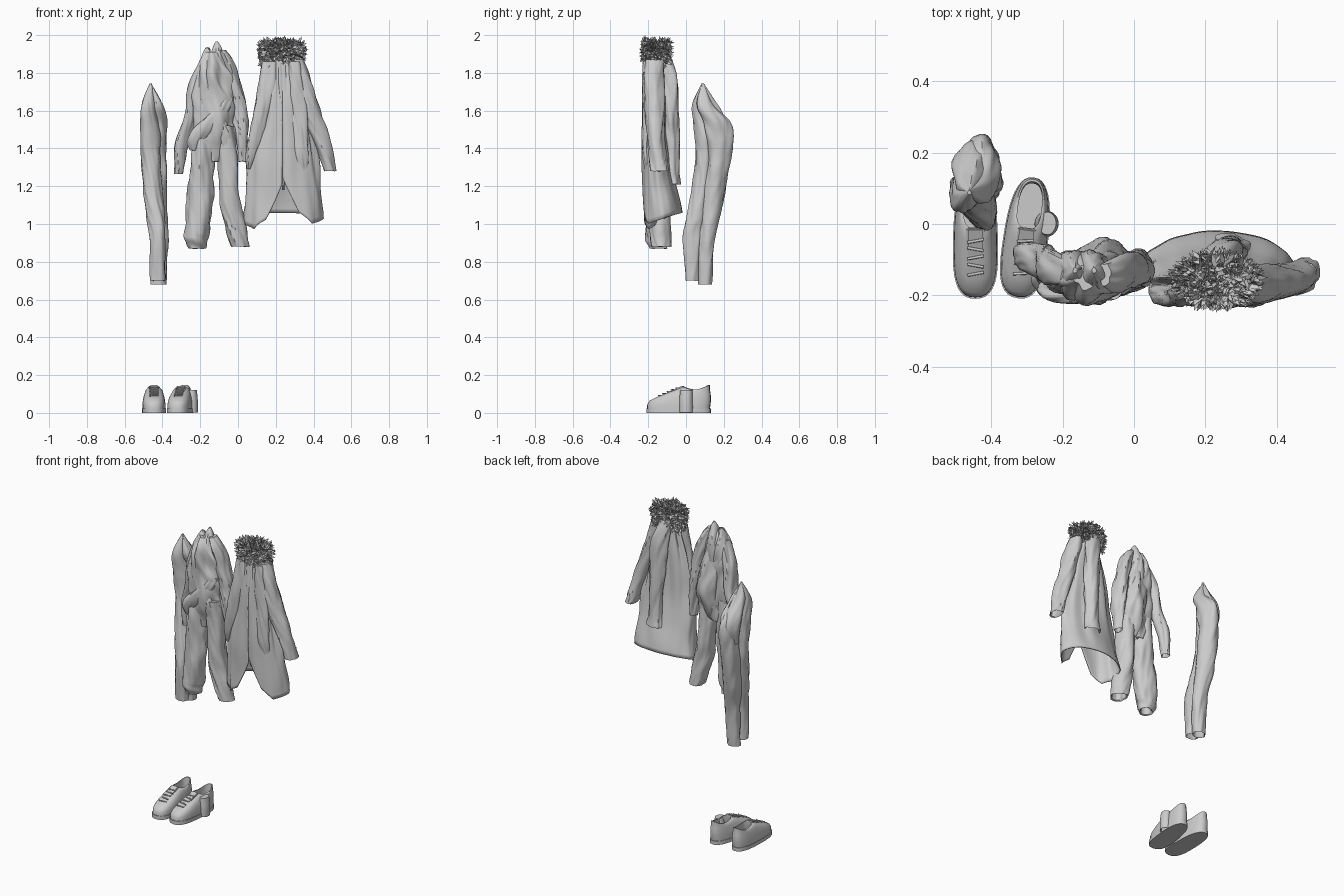
import bpy, bmesh, math, random
from mathutils import Vector, Matrix, noise

random.seed(4)
TAU = math.tau


def finish(name, bm):
    bmesh.ops.recalc_face_normals(bm, faces=bm.faces)
    me = bpy.data.meshes.new(name)
    bm.to_mesh(me)
    bm.free()
    ob = bpy.data.objects.new(name, me)
    bpy.context.collection.objects.link(ob)
    return ob


def bridge(bm, rings, closed=True):
    for a, b in zip(rings, rings[1:]):
        n = len(a)
        for i in range(n if closed else n - 1):
            j = (i + 1) % n
            bm.faces.new((a[i], a[j], b[j], b[i]))


def spline(pts, sub):
    """Smooth interpolation through stations of any dimension."""
    out = []
    for i in range(len(pts) - 1):
        p = [pts[max(0, min(len(pts) - 1, i + k))] for k in (-1, 0, 1, 2)]
        for s in range(sub):
            t = s / sub
            out.append([0.5 * (2 * b + (c - a) * t + (2 * a - 5 * b + 4 * c - d) * t * t
                               + (3 * b - a - 3 * c + d) * t ** 3) for a, b, c, d in zip(*p)])
    return out + [list(pts[-1])]


def cloth(name, stations, amp=0.12, folds=3, phase=0.0, n=36, sub=9, ruffle=0.0):
    """Hanging cloth tube; stations are (x, y, z, rx, ry) from top to open hem."""
    bm = bmesh.new()
    rows = spline(stations, sub)
    x, y, z, rx, ry = rows[-1]
    rows += [[x, y, z + 0.004, rx * .85, ry * .85], [x, y, z + 0.06, rx * .7, ry * .7]]
    rings = []
    for k, (x, y, z, rx, ry) in enumerate(rows):
        t = k / len(rows)
        ring = []
        for i in range(n):
            a = TAU * i / n
            ca, sa = math.cos(a), math.sin(a)
            w = 1 + amp * (0.6 * math.sin(folds * a + 5 * z + phase)
                           + 0.4 * math.sin((folds - 1) * a - 17 * z + 2 * phase))
            w += 1.6 * amp * noise.noise((1.7 * ca + phase * 5, 1.7 * sa, 13 * z + 2.5 * ca))
            w += ruffle * math.sin(100 * z + 2 * a + phase) * max(0, t - 0.65) * 2
            ring.append(bm.verts.new((x + rx * w * ca, y + ry * w * sa, z + .25 * rx * (w - 1))))
        rings.append(ring)
    bridge(bm, rings)
    bm.faces.new(rings[0])
    bm.faces.new(rings[-1])
    return finish(name, bm)


# Slim trousers, hung from one point
cloth("trouser_leg_front", [(-.462, .088, 1.745, .005, .006), (-.477, .075, 1.63, .036, .04),
      (-.468, .095, 1.5, .05, .052), (-.462, .095, 1.3, .052, .045), (-.437, .055, 1.05, .048, .05),
      (-.425, .032, .92, .043, .046), (-.425, .034, .70, .04, .037)], .09, 3, .5)
cloth("trouser_leg_back", [(-.462, .09, 1.74, .005, .006), (-.43, .1, 1.63, .035, .045),
      (-.428, .165, 1.52, .052, .072), (-.435, .172, 1.34, .055, .062), (-.43, .135, 1.1, .053, .058),
      (-.415, .11, .9, .043, .044), (-.42, .1, .68, .042, .036)], .09, 3, 2)
cloth("trouser_waist", [(-.462, .09, 1.742, .005, .006), (-.46, .105, 1.66, .035, .04),
      (-.455, .15, 1.56, .052, .06), (-.45, .175, 1.48, .055, .055),
      (-.45, .165, 1.38, .04, .04)], .1, 4, 1)

# Jumpsuit torso and legs
cloth("jumpsuit_torso", [(-.135, -.15, 1.91, .03, .03), (-.13, -.15, 1.84, .07, .06),
      (-.13, -.145, 1.7, .105, .07), (-.128, -.145, 1.5, .107, .07), (-.14, -.14, 1.4, .09, .055),
      (-.145, -.14, 1.33, .05, .04)], .15, 5, .7, 48)
for nm, x, z in (("left", -.165, 1.935), ("right", -.112, 1.965)):
    cloth("shoulder_peak_" + nm, [(x, -.13, z, .006, .008), (x, -.135, z - .04, .025, .03),
          (x - .003, -.14, z - .13, .05, .06), (x, -.14, z - .3, .06, .06)], .12, 3, x * 9)
cloth("jumpsuit_leg_left", [(-.18, -.15, 1.48, .06, .06), (-.193, -.15, 1.3, .063, .06),
      (-.205, -.15, 1.1, .068, .06), (-.215, -.15, .98, .07, .06), (-.222, -.15, .92, .063, .06),
      (-.215, -.145, .87, .043, .047)], .11, 3, 1.3, ruffle=.14)
cloth("jumpsuit_leg_right", [(-.06, -.15, 1.52, .045, .06), (-.055, -.145, 1.3, .052, .06),
      (-.042, -.14, 1.12, .055, .06), (-.01, -.135, .96, .055, .058),
      (.012, -.13, .88, .05, .052)], .1, 3, 3.2)

# Jumpsuit sleeves, tied band, back drape and hanging loop
cloth("jumpsuit_sleeve_left", [(-.18, -.14, 1.86, .025, .04), (-.226, -.125, 1.72, .042, .05),
      (-.25, -.105, 1.56, .038, .045), (-.3, -.09, 1.42, .036, .04),
      (-.315, -.085, 1.265, .024, .028)], .13, 3, .4)
cloth("jumpsuit_sleeve_right", [(-.085, -.14, 1.92, .02, .03), (-.055, -.14, 1.86, .035, .045),
      (-.022, -.13, 1.74, .042, .05), (.008, -.125, 1.58, .042, .05), (.02, -.125, 1.48, .035, .045),
      (.025, -.115, 1.33, .022, .03)], .13, 3, 2.1)
cloth("tied_band", [(-.06, -.175, 1.67, .03, .025), (-.1, -.188, 1.6, .05, .03),
      (-.17, -.192, 1.51, .06, .03), (-.225, -.185, 1.44, .045, .026),
      (-.235, -.175, 1.39, .02, .02)], .14, 3, 0)
cloth("tied_tail", [(-.12, -.185, 1.64, .02, .02), (-.105, -.192, 1.55, .035, .025),
      (-.07, -.185, 1.46, .035, .025), (-.06, -.17, 1.34, .012, .014)], .12, 3, 2)
cloth("back_drape", [(-.115, -.12, 1.84, .04, .025), (-.105, -.1, 1.68, .06, .04),
      (-.085, -.09, 1.53, .063, .05), (-.1, -.11, 1.4, .055, .035),
      (-.1, -.13, 1.33, .03, .02)], .15, 4, 1)
bpy.ops.mesh.primitive_torus_add(major_radius=.013, minor_radius=.003, major_segments=20,
                                 minor_segments=6, location=(-.16, -.13, 1.92),
                                 rotation=(math.pi / 2, 0, .5))
bpy.context.object.name = "hanging_loop"

# Coat body: flared shell, split at the lower front
bm = bmesh.new()
NU = 84
prof = spline([(.235, -.16, .075, .05), (.235, -.165, .125, .062), (.235, -.165, .165, .066),
               (.235, -.15, .195, .08), (.235, -.125, .215, .108)], 9)
rings = []
for k, (cx, cy, rx, ry) in enumerate(prof):
    v = k / (len(prof) - 1)
    gap = .006 + max(0, v - .78) * 1.9
    ring = []
    for i in range(NU + 1):
        u = i / NU
        a = -math.pi / 2 - gap - u * (TAU - 2 * gap)
        hem = 1.03 + .03 * math.sin(a) - .05 * max(0, 1 - 4 * u) - .01 * max(0, 4 * u - 3)
        hem += .07 * (max(0, 1 - 14 * u) + max(0, 14 * u - 13))
        w = 1 + .07 * math.sin(9 * a + 2 * v) + .03 * math.sin(14 * a - 5 * v)
        w = 1 + (w - 1) * (1 - .8 * v) + .1 * noise.noise((2 * math.cos(a), 2 * math.sin(a), 4 * v))
        ring.append(bm.verts.new((cx + rx * w * math.cos(a), cy + ry * w * math.sin(a),
                                  1.88 + (hem - 1.88) * v)))
    rings.append(ring)
bridge(bm, rings, False)
coat = finish("coat_body", bm)
coat.modifiers.new("thickness", 'SOLIDIFY').thickness = .006

# Coat sleeves and front falls
cloth("coat_sleeve_right", [(.31, -.165, 1.87, .04, .05), (.355, -.17, 1.7, .052, .052),
      (.4, -.165, 1.55, .05, .05), (.45, -.155, 1.41, .042, .045),
      (.487, -.14, 1.28, .034, .048)], .1, 3, 1)
cloth("coat_sleeve_back", [(.22, -.12, 1.9, .04, .035), (.25, -.085, 1.75, .055, .04),
      (.265, -.075, 1.5, .05, .036), (.27, -.07, 1.3, .042, .034),
      (.27, -.062, 1.21, .055, .036)], .12, 3, 2)
cloth("front_fall_left", [(.175, -.175, 1.86, .045, .045), (.15, -.195, 1.7, .05, .033),
      (.11, -.2, 1.52, .042, .03), (.07, -.195, 1.38, .03, .025), (.055, -.18, 1.29, .012, .015)],
      .13, 3, .5)
cloth("front_fall_right", [(.29, -.18, 1.86, .045, .045), (.31, -.2, 1.7, .045, .031),
      (.325, -.205, 1.5, .042, .028), (.335, -.205, 1.36, .035, .025),
      (.35, -.195, 1.25, .012, .015)], .13, 3, 1.8)
cloth("centre_placket", [(.235, -.185, 1.9, .03, .03), (.235, -.205, 1.7, .025, .02),
      (.24, -.205, 1.45, .018, .02), (.24, -.2, 1.18, .006, .01)], .15, 3, .2)

# Fur collar: core plus random tufts hanging lower at the sides
cloth("collar_core", [(.232, -.155, 1.945, .09, .045), (.232, -.155, 1.91, .1, .05),
      (.232, -.16, 1.84, .09, .05)], .12, 6, 0)
bm = bmesh.new()
for _ in range(3000):
    a = random.uniform(0, TAU)
    r = math.sqrt(random.random())
    z = random.uniform(1.87, 1.968)
    z -= .05 * abs(math.cos(a)) * random.random()
    wide = .8 + .2 * min(1, (z - 1.82) / .1)
    p = Vector((.23 + .11 * r * wide * math.cos(a), -.157 + .062 * r * math.sin(a), z))
    d = Vector((math.cos(a) * r, math.sin(a) * .6 * r, (z - 1.895) * 9))
    d = (d + Vector([random.uniform(-.6, .6) for _ in range(3)])).normalized()
    s = d.cross(Vector([random.uniform(-1, 1) for _ in range(3)])).normalized() * .007
    L = random.uniform(.02, .04)
    pts = [p - s, p + d * L * .5 - s, p + d * L, p + d * L * .5 + s, p + s]
    bm.faces.new([bm.verts.new((q.x, q.y, min(q.z, 2.0))) for q in pts])
finish("fur_collar", bm)


def foot_ring(bm, front, back, w, z, tilt=0.0, n=40):
    """Egg-like foot outline, slightly narrower at the heel."""
    ring = []
    c, h = (front + back) / 2, (back - front) / 2
    for i in range(n):
        a = TAU * i / n
        ca, sa = math.cos(a), math.sin(a)
        wid = w * (1 - .13 * sa - .06 * math.cos(2.5 * sa + .3))
        ring.append(bm.verts.new((wid * math.copysign(abs(ca) ** .8, ca),
                                  c + h * math.copysign(abs(sa) ** .9, sa),
                                  z + tilt * (ca * ca - .5 * max(0, sa)))))
    return ring


def shoe(side, x, turn):
    place = Matrix.Translation((x, -.035, 0)) @ Matrix.Rotation(turn, 4, 'Z')
    # rubber sole and upper with collar opening
    soles = [(-.175, .167, .067, z) for z in (0, .012, .024)]
    upper = [(-.171, .162, .064, .024), (-.17, .165, .064, .045), (-.158, .167, .062, .064),
             (-.12, .167, .058, .084), (-.07, .165, .052, .104), (-.025, .162, .046, .121),
             (.015, .162, .041, .14, -.016), (.022, .155, .035, .14, -.016),
             (.02, .15, .035, .09), (.0, .15, .04, .045)]
    parts = []
    for nm, spec in (("sole_", soles), ("upper_", upper)):
        bm = bmesh.new()
        rings = [foot_ring(bm, *s) for s in spec]
        bridge(bm, rings)
        bm.faces.new(rings[-1])
        if nm == "sole_":
            bm.faces.new(rings[0])
        parts.append(finish(nm + side, bm))
    # tongue
    bm = bmesh.new()
    bmesh.ops.create_cube(bm, size=1, matrix=Matrix.Translation((0, -.015, .122))
                          @ Matrix.Rotation(.42, 4, 'X') @ Matrix.Diagonal((.05, .085, .012, 1)))
    bmesh.ops.bevel(bm, geom=bm.edges[:], offset=.004, segments=2, affect='EDGES')
    parts.append(finish("tongue_" + side, bm))
    # laces
    bm = bmesh.new()
    for k in range(5):
        m = (Matrix.Translation((0, -.105 + .023 * k, .092 + .0098 * k))
             @ Matrix.Rotation(.18 * (-1) ** k, 4, 'Z') @ Matrix.Rotation(math.pi / 2, 4, 'Y'))
        bmesh.ops.create_cone(bm, cap_ends=True, segments=8, radius1=.004, radius2=.004,
                              depth=.046, matrix=m)
    parts.append(finish("laces_" + side, bm))
    for p in parts:
        p.matrix_world = place


shoe("left", -.445, 0)
shoe("right", -.303, -.13)
cloth("shoe_side_flap", [(-.243, .002, .122, .024, .032), (-.245, 0, .06, .033, .036),
                         (-.245, 0, .002, .032, .036)], .02, 2, 0)

# Smooth shading with sharp hems
for ob in bpy.context.scene.objects:
    ob.select_set(ob.name != "fur_collar")
bpy.context.view_layer.objects.active = coat
bpy.ops.object.shade_smooth_by_angle(angle=math.radians(50))
